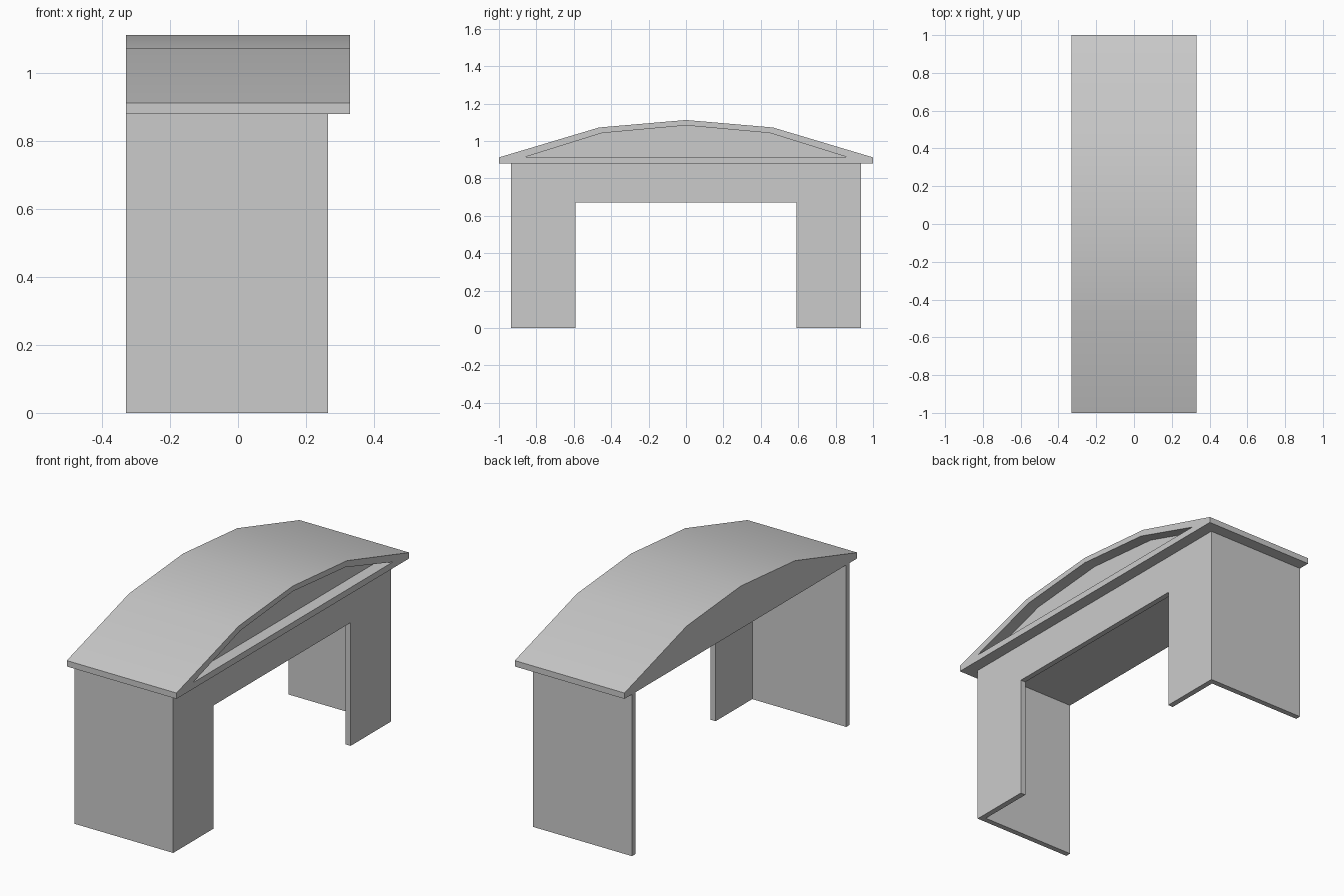
import bpy
import bmesh
import math

if "Cube" in bpy.data.objects:
    bpy.data.objects.remove(bpy.data.objects["Cube"], do_unlink=True)

# One plain grey for the whole building
grey = bpy.data.materials.new("plain grey")
grey.use_nodes = True
GREY = (0.6, 0.6, 0.6, 1.0)
grey.diffuse_color = GREY
grey.node_tree.nodes["Principled BSDF"].inputs["Base Color"].default_value = GREY

# Main dimensions
BACK, WALL, EAVE = -0.33, 0.265, 0.33
THICK = 0.03
HALF_LEN = 0.935
WALL_TOP = 0.88


def prism(name, points, shift):
    """Extrude a closed outline of 3D points along the shift vector."""
    bm = bmesh.new()
    face = bm.faces.new([bm.verts.new(p) for p in points])
    moved = bmesh.ops.extrude_face_region(bm, geom=[face], use_keep_orig=True)["geom"]
    bmesh.ops.translate(bm, vec=shift,
                        verts=[v for v in moved if isinstance(v, bmesh.types.BMVert)])
    bmesh.ops.recalc_face_normals(bm, faces=bm.faces[:])
    mesh = bpy.data.meshes.new(name)
    bm.to_mesh(mesh)
    bm.free()
    mesh.materials.append(grey)
    obj = bpy.data.objects.new(name, mesh)
    bpy.context.collection.objects.link(obj)
    return obj


def prism_x(name, profile, x0, x1):
    """Extrude a (y, z) profile from x0 to x1."""
    return prism(name, [(x0, y, z) for y, z in profile], (x1 - x0, 0, 0))


def activate(obj):
    bpy.ops.object.select_all(action="DESELECT")
    obj.select_set(True)
    bpy.context.view_layer.objects.active = obj


def cut(obj, cutter):
    """Subtract the cutter and throw it away."""
    cutter.hide_render = True
    mod = obj.modifiers.new("cut", "BOOLEAN")
    mod.operation = "DIFFERENCE"
    mod.solver = "EXACT"
    mod.object = cutter
    activate(obj)
    bpy.ops.object.modifier_apply(modifier=mod.name)
    bpy.data.objects.remove(cutter, do_unlink=True)


def mirrored(half):
    """Complete a half profile that ends on the centre line."""
    return half + [(-y, z) for y, z in reversed(half) if y != 0]


# Walls: a U in plan, open at the back, with a wide gateway in the long side
inner_x, inner_y = WALL - THICK, HALF_LEN - THICK
plan = [(BACK, -HALF_LEN), (WALL, -HALF_LEN), (WALL, HALF_LEN), (BACK, HALF_LEN),
        (BACK, inner_y), (inner_x, inner_y), (inner_x, -inner_y), (BACK, -inner_y)]
walls = prism("walls", [(x, y, 0) for x, y in plan], (0, 0, WALL_TOP))
gateway = [(-0.59, -0.1), (-0.59, 0.67), (0.59, 0.67), (0.59, -0.1)]
cut(walls, prism_x("gateway_cutter", gateway, inner_x - 0.1, WALL + 0.1))

# Roof: arched shell with a flat floor and a hollow gable
roof_profile = mirrored([(-1.0, WALL_TOP), (-1.0, 0.912), (-0.465, 1.072), (0, 1.112)])
gable_profile = mirrored([(-0.86, 0.914), (-0.45, 1.042), (0, 1.083)])
roof = prism_x("roof", roof_profile, BACK, EAVE)
cut(roof, prism_x("gable_cutter", gable_profile, BACK - 0.1, EAVE + 0.1))

# Gable infill: flush at the back, recessed under the overhang
gable = prism_x("gable_infill", gable_profile, BACK, WALL)

for part in (walls, roof, gable):
    activate(part)
    bpy.ops.object.shade_smooth_by_angle(angle=math.radians(30))
